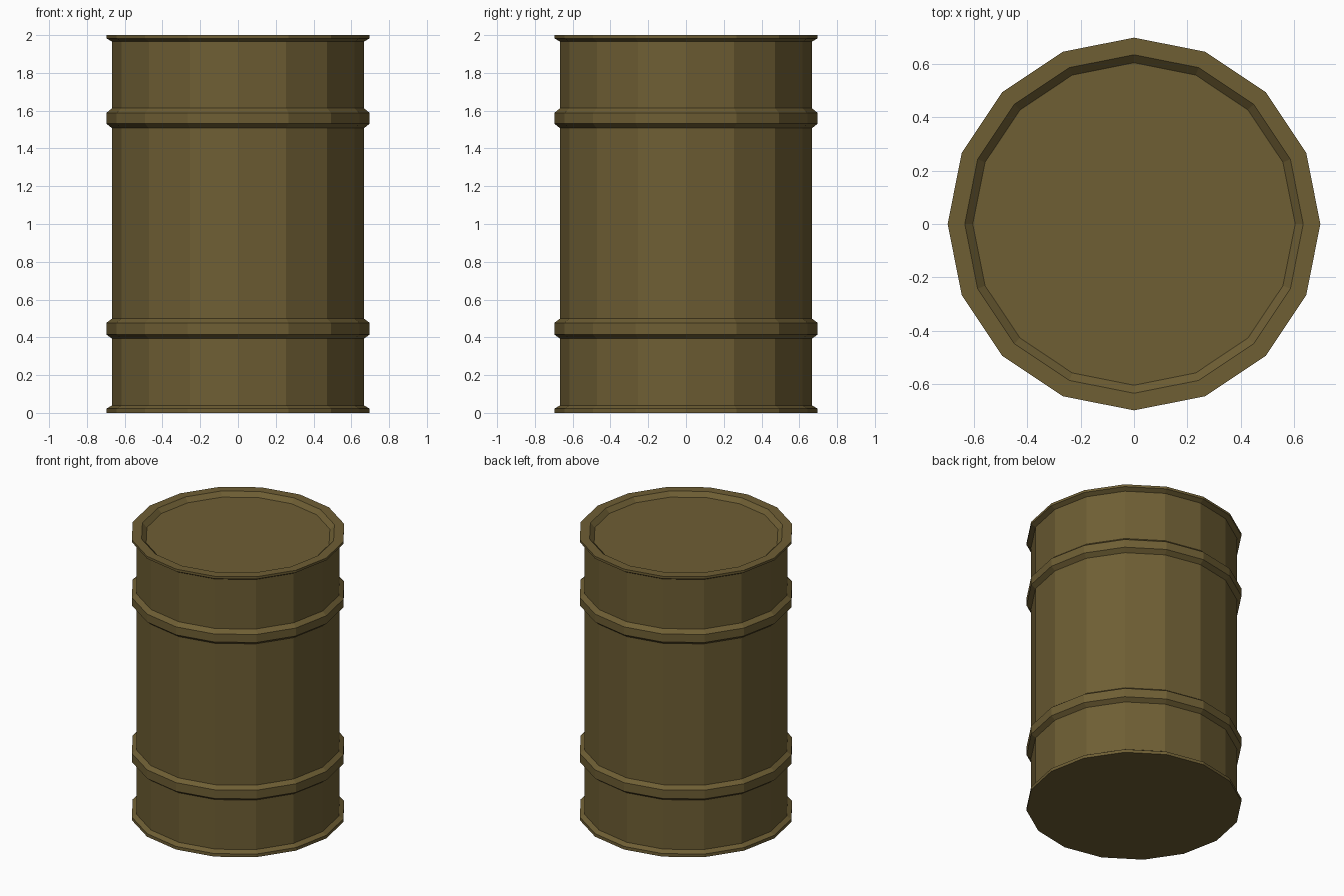
import bpy, bmesh, math

if "Cube" in bpy.data.objects:
    bpy.data.objects.remove(bpy.data.objects["Cube"])

SIDES = 16
RIM, BODY = 0.697, 0.667

# Half profile (radius, height) from the base up to the recessed lid
profile = [
    (RIM, 0.0), (RIM, 0.022), (BODY, 0.04),                                  # base rim
    (BODY, 0.393), (RIM, 0.415), (RIM, 0.477), (BODY, 0.499),                # lower hoop
    (BODY, 1.507), (RIM, 1.531), (RIM, 1.588), (BODY, 1.613),                # upper hoop
    (BODY, 1.966), (RIM, 1.983), (RIM, 2.0),                                 # top rim
    (0.633, 2.0), (0.603, 1.97),                                             # lid recess
]

bm = bmesh.new()
rings = []
for r, z in profile:
    rings.append([bm.verts.new((r * math.cos(2 * math.pi * i / SIDES),
                                r * math.sin(2 * math.pi * i / SIDES), z))
                  for i in range(SIDES)])

# Walls between neighbouring rings
for a, b in zip(rings, rings[1:]):
    for i in range(SIDES):
        j = (i + 1) % SIDES
        bm.faces.new((a[i], a[j], b[j], b[i]))

# Flat base and lid
bm.faces.new(rings[0][::-1])
bm.faces.new(rings[-1])
bmesh.ops.recalc_face_normals(bm, faces=bm.faces)

mesh = bpy.data.meshes.new("barrel")
bm.to_mesh(mesh)
bm.free()
barrel = bpy.data.objects.new("barrel", mesh)
bpy.context.collection.objects.link(barrel)

paint = bpy.data.materials.new("olive_brown_paint")
paint.diffuse_color = (0.156, 0.112, 0.034, 1)
paint.use_nodes = True
paint.node_tree.nodes["Principled BSDF"].inputs["Base Color"].default_value = paint.diffuse_color
mesh.materials.append(paint)
